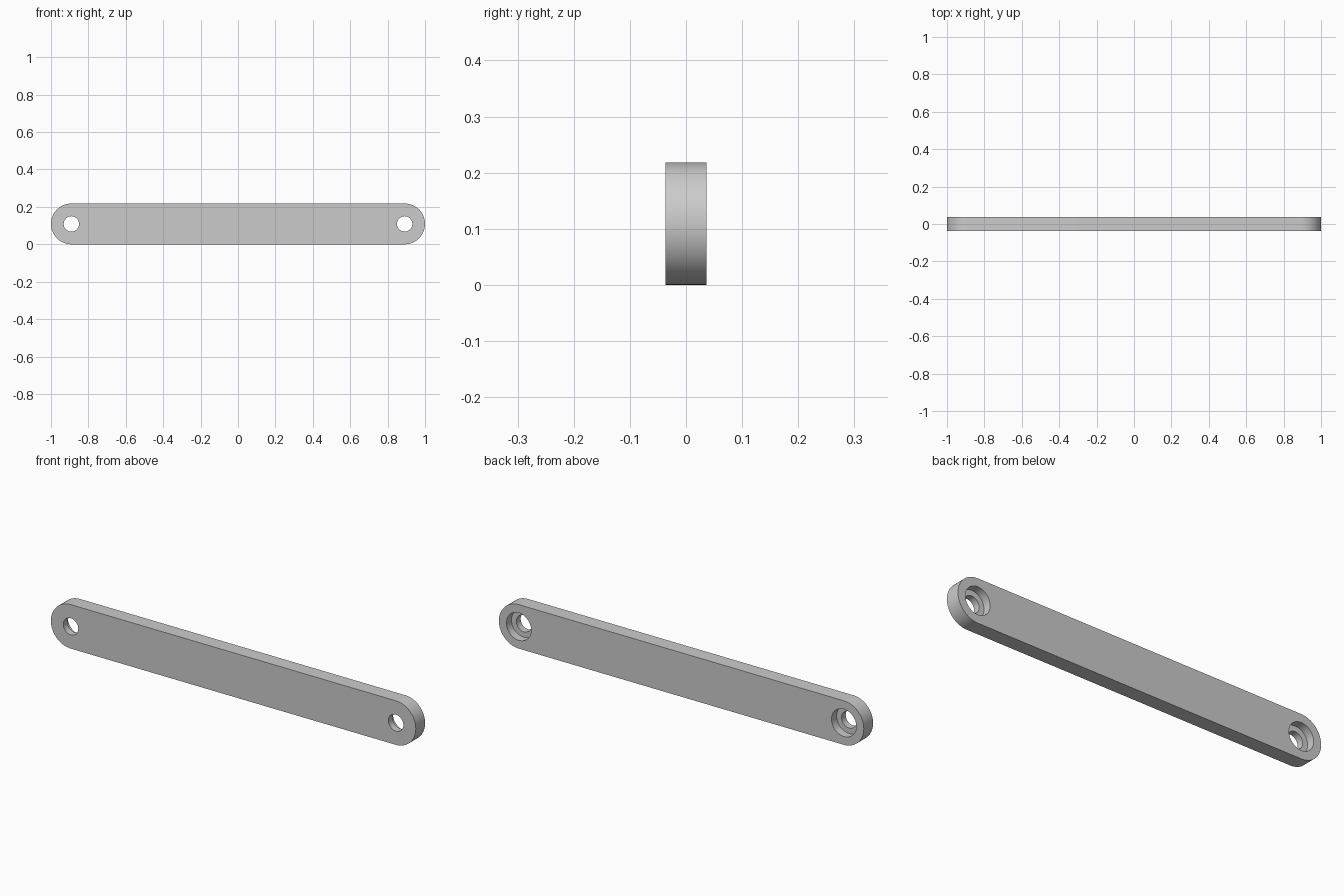
import bpy, bmesh, math

if "Cube" in bpy.data.objects:
    bpy.data.objects.remove(bpy.data.objects["Cube"])

LENGTH, HEIGHT, THICK = 2.0, 0.218, 0.073
R = HEIGHT / 2
CX = LENGTH / 2 - R          # hole centre distance from the middle
HOLE_R, BORE_R, BORE_DEPTH = 0.041, 0.068, 0.04
SEG = 48


def arc(cx, start):
    return [(cx + R * math.cos(start + math.pi * i / SEG),
             R + R * math.sin(start + math.pi * i / SEG)) for i in range(SEG + 1)]


def cylinder(name, x, y0, y1, radius):
    bpy.ops.mesh.primitive_cylinder_add(
        vertices=64, radius=radius, depth=y1 - y0,
        location=(x, (y0 + y1) / 2, R), rotation=(math.pi / 2, 0, 0))
    ob = bpy.context.object
    ob.name = name
    ob.hide_render = True
    return ob


# Bar with fully rounded ends
outline = arc(CX, -math.pi / 2) + arc(-CX, math.pi / 2)
bm = bmesh.new()
face = bm.faces.new([bm.verts.new((x, -THICK / 2, z)) for x, z in outline])
extruded = bmesh.ops.extrude_face_region(bm, geom=[face], use_keep_orig=True)["geom"]
bmesh.ops.translate(bm, vec=(0, THICK, 0),
                    verts=[g for g in extruded if isinstance(g, bmesh.types.BMVert)])
bmesh.ops.recalc_face_normals(bm, faces=bm.faces)
mesh = bpy.data.meshes.new("link_bar")
bm.to_mesh(mesh)
bm.free()
bar = bpy.data.objects.new("link_bar", mesh)
bpy.context.collection.objects.link(bar)

# Through holes, counterbored from the back
cutters = []
for side, x in (("left", -CX), ("right", CX)):
    cutters.append(cylinder(side + "_hole_cutter", x, -0.1, 0.1, HOLE_R))
    cutters.append(cylinder(side + "_counterbore_cutter", x,
                            THICK / 2 - BORE_DEPTH, 0.12, BORE_R))

bpy.ops.object.select_all(action='DESELECT')
bar.select_set(True)
bpy.context.view_layer.objects.active = bar
for cutter in cutters:
    mod = bar.modifiers.new(cutter.name, 'BOOLEAN')
    mod.operation = 'DIFFERENCE'
    mod.solver = 'EXACT'
    mod.object = cutter
    bpy.ops.object.modifier_apply(modifier=mod.name)
for cutter in cutters:
    bpy.data.objects.remove(cutter, do_unlink=True)

bpy.ops.object.shade_smooth_by_angle(angle=math.radians(30))
